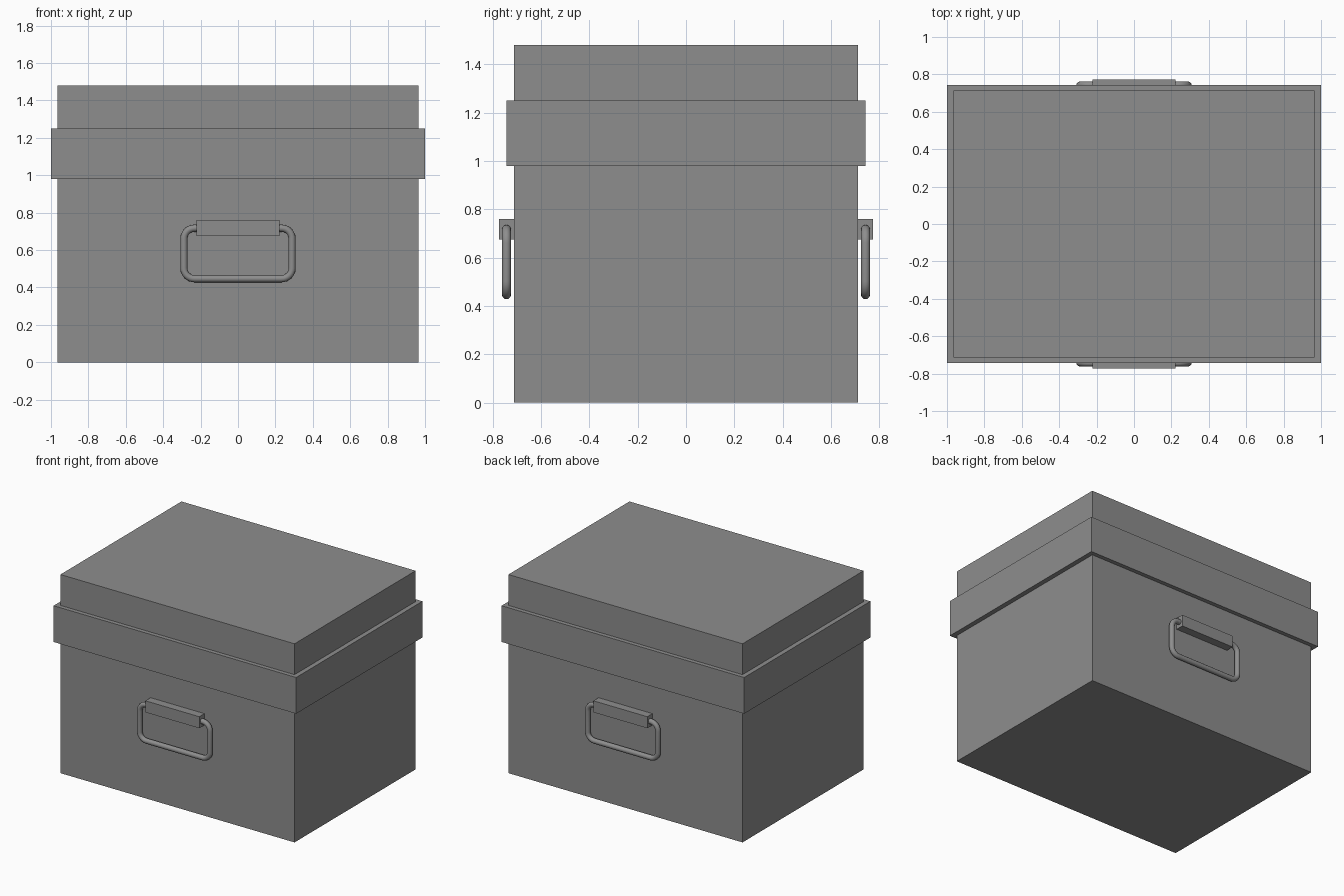
import bpy
import math

cube = bpy.data.objects.get("Cube")
if cube:
    bpy.data.objects.remove(cube, do_unlink=True)

# One grey finish for the whole box
GREY = (0.27, 0.27, 0.27, 1.0)
grey = bpy.data.materials.new("plain grey")
grey.use_nodes = True
grey.diffuse_color = GREY
grey.node_tree.nodes["Principled BSDF"].inputs["Base Color"].default_value = GREY


def block(name, size, centre):
    """Sharp-edged cuboid."""
    bpy.ops.mesh.primitive_cube_add(size=1, location=centre)
    obj = bpy.context.object
    obj.name = name
    obj.scale = size
    bpy.ops.object.transform_apply(location=False, rotation=False, scale=True)
    obj.data.materials.append(grey)
    return obj


def rounded_loop(name, half_w, half_h, corner, tube, centre, steps=8):
    """Round bar bent into an upright rounded rectangle."""
    curve = bpy.data.curves.new(name, "CURVE")
    curve.dimensions = "3D"
    curve.bevel_depth = tube
    curve.bevel_resolution = 4
    points = []
    for quarter, (sx, sz) in enumerate([(1, 1), (-1, 1), (-1, -1), (1, -1)]):
        for i in range(steps + 1):
            a = (quarter + i / steps) * math.pi / 2
            points.append((sx * (half_w - corner) + corner * math.cos(a), 0,
                           sz * (half_h - corner) + corner * math.sin(a), 1))
    spline = curve.splines.new("POLY")
    spline.points.add(len(points) - 1)
    for p, co in zip(spline.points, points):
        p.co = co
    spline.use_cyclic_u = True
    spline.use_smooth = True
    curve.materials.append(grey)
    obj = bpy.data.objects.new(name, curve)
    obj.location = centre
    bpy.context.collection.objects.link(obj)
    return obj


# Body and the raised band around the lid
block("box_body", (1.93, 1.425, 1.48), (0, 0, 0.74))
block("lid_band", (2.0, 1.487, 0.27), (0, 0, 1.115))

# A hanging handle and its bracket on the front and back
for side, sign in (("front", -1), ("back", 1)):
    block(side + "_handle_bracket", (0.444, 0.072, 0.086), (0, sign * 0.737, 0.718))
    rounded_loop(side + "_handle", 0.289, 0.135, 0.056, 0.019,
                 (0, sign * 0.743, 0.582))
